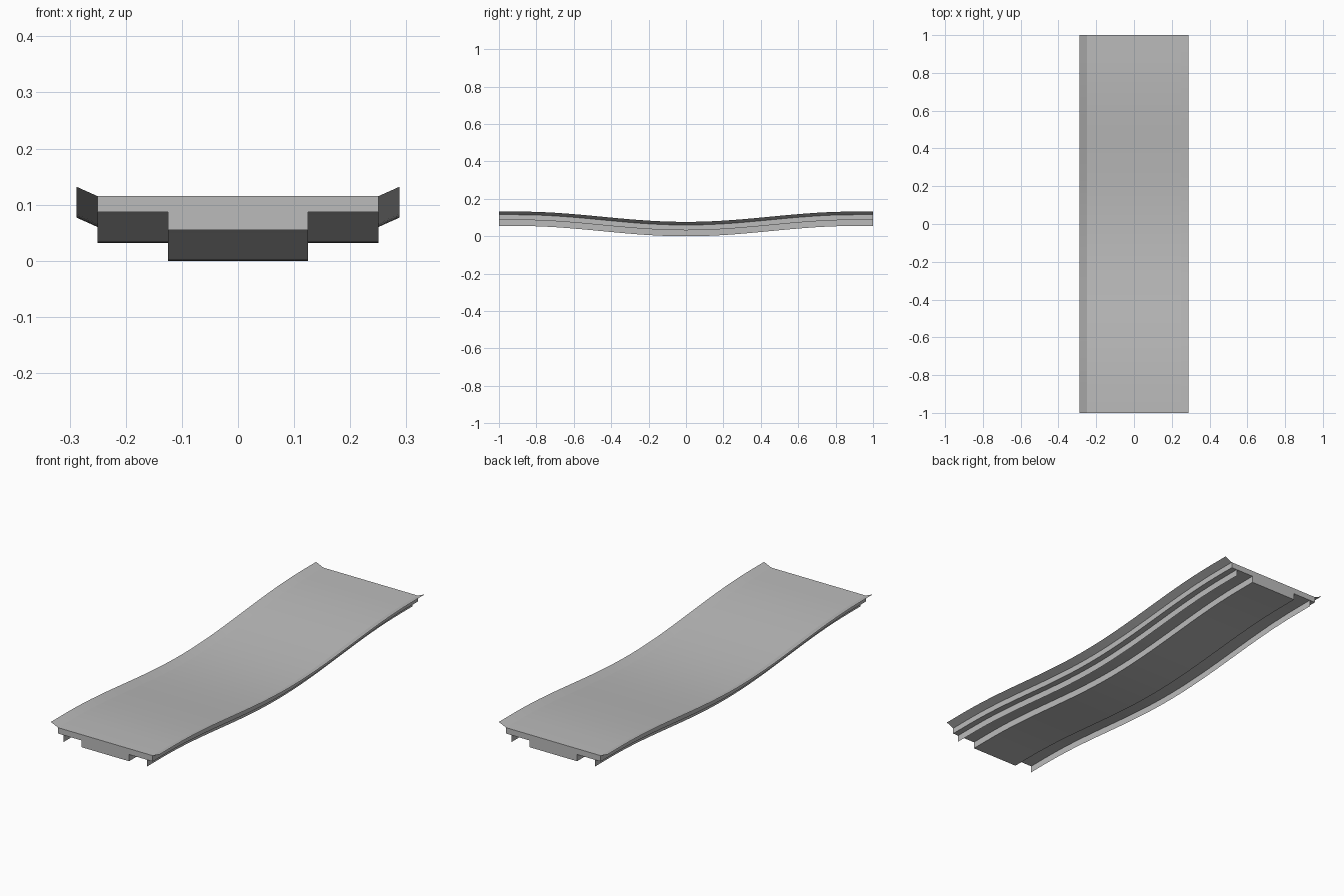
import bpy
import bmesh
import math

cube = bpy.data.objects.get("Cube")
if cube:
    bpy.data.objects.remove(cube, do_unlink=True)

grey = bpy.data.materials.new("concrete grey")
grey.use_nodes = True
colour = (0.5, 0.5, 0.5, 1)
grey.diffuse_color = colour
grey.node_tree.nodes["Principled BSDF"].inputs["Base Color"].default_value = colour

SAG, FLAT_FROM, STEPS = 0.055, 0.9, 40


def drop(y):
    """How far the span hangs below its ends at y."""
    t = min(abs(y) / FLAT_FROM, 1)
    return SAG * (1 + math.cos(math.pi * t)) / 2


def sweep(name, profile, closed=False):
    """Run an (x, z) profile along the sagging span."""
    bm = bmesh.new()
    rings = []
    for i in range(STEPS + 1):
        y = 2 * i / STEPS - 1
        rings.append([bm.verts.new((x, y, z - drop(y))) for x, z in profile])
    n = len(profile)
    for a, b in zip(rings, rings[1:]):
        for j in range(n if closed else n - 1):
            k = (j + 1) % n
            bm.faces.new((a[j], a[k], b[k], b[j]))
    if closed:
        bm.faces.new(rings[0])
        bm.faces.new(rings[-1])
        bmesh.ops.recalc_face_normals(bm, faces=bm.faces)
    mesh = bpy.data.meshes.new(name)
    bm.to_mesh(mesh)
    bm.free()
    mesh.materials.append(grey)
    obj = bpy.data.objects.new(name, mesh)
    bpy.context.collection.objects.link(obj)
    bpy.ops.object.select_all(action="DESELECT")
    obj.select_set(True)
    bpy.context.view_layer.objects.active = obj
    bpy.ops.object.shade_smooth_by_angle(angle=math.radians(20))
    return obj


# Road deck with its deeper central girder
TOP, STEP, BASE = 0.115, 0.087, 0.055
half = [(0.25, TOP), (0.25, STEP), (0.125, STEP), (0.125, BASE)]
sweep("deck", half + [(-x, z) for x, z in reversed(half)], closed=True)

# Thin raised kerbs and hanging side plates, one pair per side
for side, s in (("left", 1), ("right", -1)):
    kerb = [(s * 0.25, TOP), (s * 0.288, 0.132)]
    plate = [(s * 0.22, BASE), (s * 0.22, STEP)]
    sweep(side + "_kerb", kerb if s > 0 else kerb[::-1])
    sweep(side + "_hanging_plate", plate[::-1] if s > 0 else plate)
